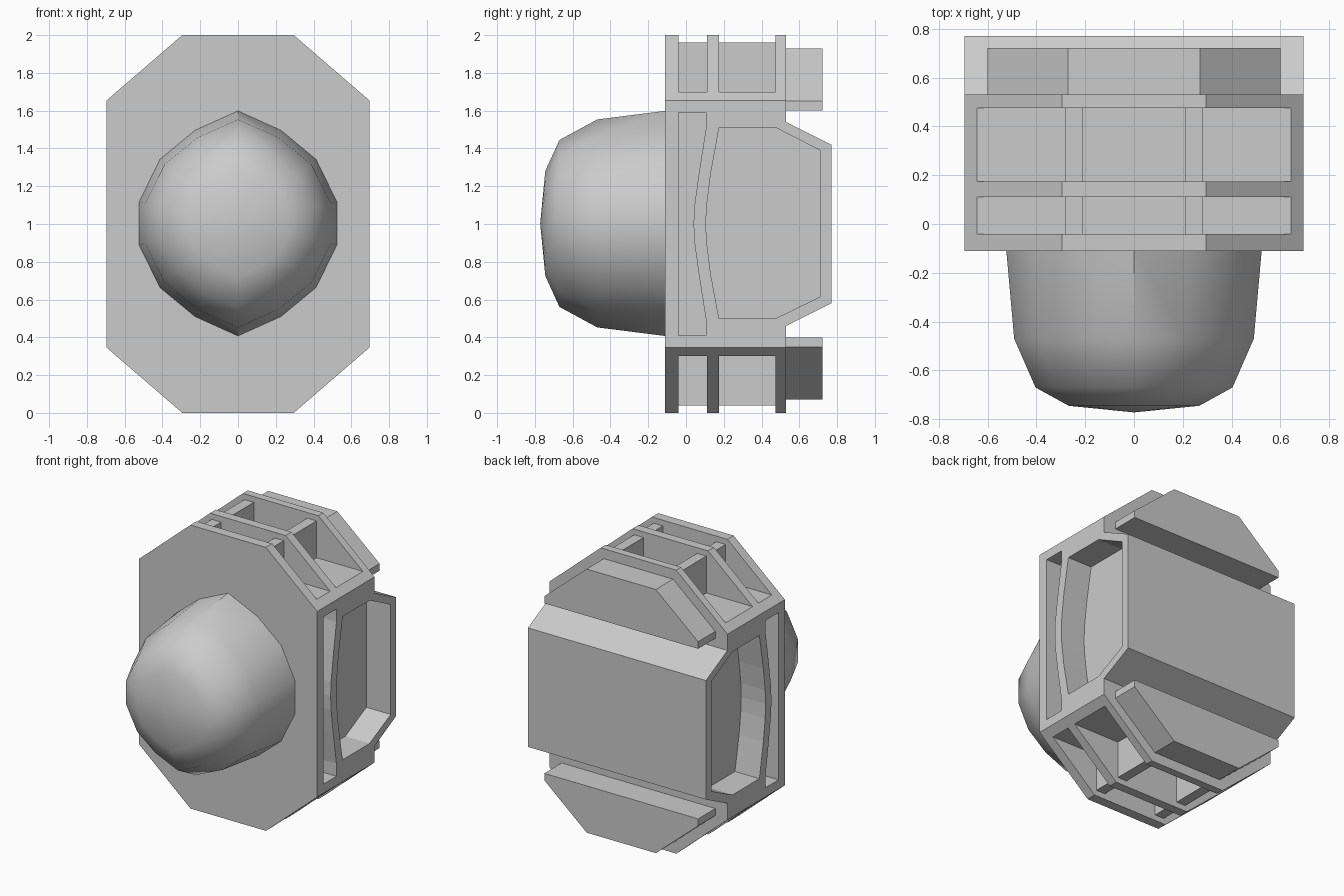
import bpy, bmesh
from mathutils import Vector

if "Cube" in bpy.data.objects:
    bpy.data.objects.remove(bpy.data.objects["Cube"])


def prism(name, pts, axis, a, b):
    """Extrude a profile along x (pts are y,z) or y (pts are x,z) from a to b."""
    bm = bmesh.new()
    place = (lambda p, t: (t, p[0], p[1])) if axis == 'x' else (lambda p, t: (p[0], t, p[1]))
    lo = [bm.verts.new(place(p, a)) for p in pts]
    hi = [bm.verts.new(place(p, b)) for p in pts]
    bm.faces.new(lo)
    bm.faces.new(hi)
    n = len(pts)
    for i in range(n):
        j = (i + 1) % n
        bm.faces.new((lo[i], lo[j], hi[j], hi[i]))
    return finish(name, bm)


def finish(name, bm):
    bmesh.ops.recalc_face_normals(bm, faces=bm.faces[:])
    me = bpy.data.meshes.new(name)
    bm.to_mesh(me)
    bm.free()
    ob = bpy.data.objects.new(name, me)
    bpy.context.collection.objects.link(ob)
    return ob


def boolean(target, cutter, op='DIFFERENCE'):
    mod = target.modifiers.new("cut", 'BOOLEAN')
    mod.operation, mod.solver, mod.object = op, 'EXACT', cutter
    bpy.context.view_layer.objects.active = target
    bpy.ops.object.modifier_apply(modifier=mod.name)
    bpy.data.objects.remove(cutter)


def rect(x0, x1, z0, z1):
    return [(x0, z0), (x1, z0), (x1, z1), (x0, z1)]


def flip(z, s):
    return z if s > 0 else 2 - z


# Housing: side profile with rear hump, trimmed to the front octagon
W = 0.695
side = [(-.11, -.1), (.53, -.1), (.53, .46), (.77, .58), (.77, 1.42),
        (.53, 1.54), (.53, 2.1), (-.11, 2.1)]
octagon = [(-.295, 0), (.295, 0), (W, .345), (W, 1.655),
           (.295, 2), (-.295, 2), (-W, 1.655), (-W, .345)]
housing = prism("housing", side, 'x', -.9, .9)
boolean(housing, prism("trim", octagon, 'y', -1, 1), 'INTERSECT')

# Top and bottom slots, with their cross ribs
slots = [(-.04, .11), (.175, .475)]
for s in (1, -1):
    for y0, y1 in slots:
        boolean(housing, prism("slot_cutter", rect(-1, 1, flip(1.7, s), flip(2.2, s)), 'y', y0, y1))
        for x in (-.245, .245):
            prism("slot_rib", rect(x - .036, x + .036, flip(1.69, s), flip(1.96, s)),
                  'y', y0 - .005, y1 + .005)

# Side recesses: narrow front channel and large rear pocket, split by a bowed wall
channel = [(-.04, .41), (.105, .41), (.105, .5), (.07, .72), (.045, .9), (.04, 1),
           (.045, 1.1), (.07, 1.28), (.105, 1.5), (.105, 1.59), (-.04, 1.59)]
pocket = [(.175, .5), (.475, .5), (.71, .615), (.71, 1.39), (.475, 1.51), (.175, 1.51),
          (.13, 1.26), (.11, 1.1), (.105, 1), (.11, .9), (.13, .74)]
for s in (1, -1):
    for pts in (channel, pocket):
        boolean(housing, prism("side_cutter", pts, 'x', s * .505, s * .9))

# Rear blocks above and below the hump
block = [(-.6, 1.6), (.6, 1.6), (.6, 1.65), (.27, 1.93), (-.27, 1.93), (-.6, 1.65)]
for s, name in ((1, "upper_rear_block"), (-1, "lower_rear_block")):
    prism(name, [(x, flip(z, s)) for x, z in block], 'y', .52, .722)

# Front dome: 14-sided rings shrinking towards the tip
quarter = [(0, .597), (.228, .494), (.414, .34), (.524, .115)]
right = quarter + [(x, -z) for x, z in reversed(quarter)]
ring = right + [(-x, z) for x, z in reversed(right[1:-1])]
levels = [(-.10, 1, 1), (-.47, .937, .922), (-.67, .77, .74), (-.745, .51, .465)]
bm = bmesh.new()
rows = [[bm.verts.new((x * sx, y, 1.003 + z * sz)) for x, z in ring] for y, sx, sz in levels]
tip = bm.verts.new((0, -.772, 1.003))
n = len(ring)
bm.faces.new(rows[0])
for i in range(n):
    j = (i + 1) % n
    for a, b in zip(rows, rows[1:]):
        bm.faces.new((a[i], a[j], b[j], b[i]))
    bm.faces.new((rows[-1][i], rows[-1][j], tip))
dome = finish("front_dome", bm)
bpy.ops.object.select_all(action='DESELECT')
dome.select_set(True)
bpy.context.view_layer.objects.active = dome
bpy.ops.object.shade_smooth_by_angle(angle=0.8)
